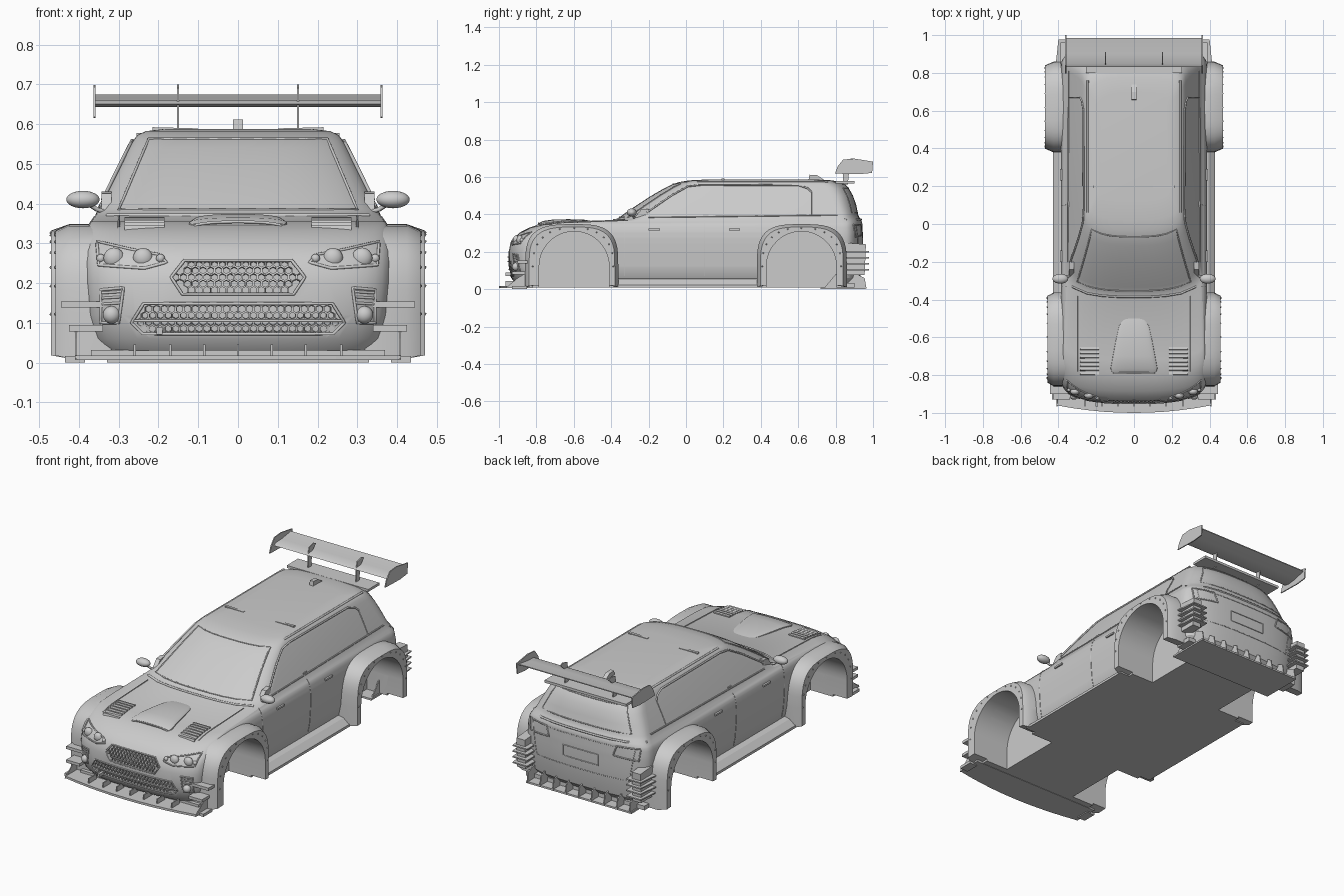
import bpy, bmesh
from math import sin, cos, pi, radians
from mathutils import Matrix, Vector

if "Cube" in bpy.data.objects:
    bpy.data.objects.remove(bpy.data.objects["Cube"])

# body rings: z, front y, front corner depth, rear y, rear corner depth, half width
RINGS = [(.03, -.91, .12, .90, .08, .345), (.06, -.935, .13, .93, .10, .366), (.12, -.95, .13, .94, .11, .378),
         (.20, -.95, .13, .945, .11, .384), (.25, -.938, .13, .945, .11, .386), (.28, -.915, .13, .945, .11, .386),
         (.305, -.885, .13, .945, .11, .384), (.33, -.835, .12, .943, .11, .380), (.345, -.79, .11, .943, .11, .376),
         (.355, -.72, .10, .942, .11, .370), (.368, -.39, .12, .938, .11, .360), (.385, -.355, .15, .926, .11, .350),
         (.40, -.335, .15, .92, .11, .343), (.45, -.262, .15, .91, .12, .320), (.50, -.185, .14, .893, .12, .294),
         (.54, -.115, .13, .87, .12, .274), (.56, -.075, .12, .85, .12, .263), (.573, -.035, .10, .82, .11, .252),
         (.582, .02, .08, .78, .10, .232), (.587, .12, .06, .70, .08, .19)]
N = 2.7


def at(z):
    for a, b in zip(RINGS, RINGS[1:]):
        if z <= b[0]:
            t = max(0, (z - a[0]) / (b[0] - a[0]))
            return [p + (q - p) * t for p, q in zip(a, b)]
    return RINGS[-1]


def curve_in(x, w):
    return 1 - max(0, 1 - min(1, abs(x) / w) ** N) ** (1 / N)


def front(x, z, off=0):
    r = at(z)
    return Vector((x, r[1] + r[2] * curve_in(x, r[5]) - off, z))


def rear(x, z, off=0):
    r = at(z)
    return Vector((x, r[3] - r[4] * curve_in(x, r[5]) + off, z))


def hood(x, y):
    lo, hi = .25, .368
    for _ in range(25):
        m = (lo + hi) / 2
        lo, hi = (m, hi) if front(x, m).y < y else (lo, m)
    return lo


def smooth(ob, angle=32):
    bpy.ops.object.select_all(action='DESELECT')
    ob.select_set(True)
    bpy.context.view_layer.objects.active = ob
    bpy.ops.object.shade_smooth_by_angle(angle=radians(angle))


def mesh(name, verts, faces, angle=None):
    me = bpy.data.meshes.new(name)
    me.from_pydata([tuple(v) for v in verts], [], faces)
    bm = bmesh.new()
    bm.from_mesh(me)
    bmesh.ops.recalc_face_normals(bm, faces=bm.faces)
    bm.to_mesh(me)
    bm.free()
    ob = bpy.data.objects.new(name, me)
    bpy.context.collection.objects.link(ob)
    if angle:
        smooth(ob, angle)
    return ob


def loft(name, rings, angle=None):
    n, m = len(rings[0]), len(rings)
    faces = [(i*n + j, i*n + (j+1) % n, (i+1)*n + (j+1) % n, (i+1)*n + j) for i in range(m-1) for j in range(n)]
    faces += [tuple(range(n)), tuple(range((m-1)*n, m*n))]
    return mesh(name, [v for r in rings for v in r], faces, angle)


def prism(name, pts, axis, a, b, angle=None):
    put = {'x': lambda p, d: (d, p[0], p[1]), 'y': lambda p, d: (p[0], d, p[1]), 'z': lambda p, d: (p[0], p[1], d)}[axis]
    return loft(name, [[put(p, d) for p in pts] for d in (a, b)], angle)


def box(name, x0, x1, y0, y1, z0, z1):
    return prism(name, [(x0, y0), (x1, y0), (x1, y1), (x0, y1)], 'z', z0, z1)


def tube(name, pts, r=.003, closed=False, step=8):
    cu = bpy.data.curves.new(name, 'CURVE')
    cu.dimensions, cu.bevel_depth, cu.bevel_resolution = '3D', r, 1
    sp = cu.splines.new('POLY')
    sp.points.add(len(pts) - 1)
    for p, q in zip(sp.points, pts):
        p.co = (*q, 1)
    sp.use_cyclic_u = closed
    ob = bpy.data.objects.new(name, cu)
    bpy.context.collection.objects.link(ob)


def outline(name, pts, surf, r=.003, closed=True, off=0):
    # outline laid onto the body surface
    out, n = [], len(pts)
    for i in range(n if closed else n - 1):
        a, b = pts[i], pts[(i+1) % n]
        out += [surf(a[0] + (b[0]-a[0])*k/8, a[1] + (b[1]-a[1])*k/8, off) for k in range(8)]
    tube(name, out if closed else out + [surf(*pts[-1], off)], r, closed)


def ball(name, c, s):
    bm = bmesh.new()
    bmesh.ops.create_uvsphere(bm, u_segments=20, v_segments=12, radius=1,
                              matrix=Matrix.Translation(c) @ Matrix.Diagonal((*s, 1)))
    me = bpy.data.meshes.new(name)
    bm.to_mesh(me)
    bm.free()
    ob = bpy.data.objects.new(name, me)
    bpy.context.collection.objects.link(ob)
    smooth(ob)


def cut(ob, cutters):
    bpy.context.view_layer.objects.active = ob
    for c in cutters:
        c.hide_render = True
        c.hide_set(True)
        m = ob.modifiers.new('cut', 'BOOLEAN')
        m.operation, m.object, m.solver = 'DIFFERENCE', c, 'EXACT'
        bpy.ops.object.modifier_apply(modifier=m.name)


# main shell
rings = []
for z, yf, df, yr, dr, w in RINGS:
    q = [(w * sin(t)**(2/N), cos(t)**(2/N)) for t in [i * pi / 24 for i in range(12)] + [pi / 2 - 1e-6]]
    half = [(x, yf + df * (1 - c)) for x, c in q] + [(x, yr - dr * (1 - c)) for x, c in reversed(q)]
    rings.append([(x, y, z) for x, y in half] + [(-x, y, z) for x, y in reversed(half[1:-1])])
body = loft('body_shell', rings)
floor = box('floor_pan', -.37, .37, -.88, .90, .008, .032)

# wheel wells and grille recesses
R, CZ, WHEELS = .187, .122, (-.598, .617)
wells = []
for cy in WHEELS:
    arc = [(cy - R*cos(t), CZ + R*sin(t)) for t in [i*pi/24 for i in range(25)]]
    for s in (1, -1):
        wells.append(prism('well_cutter', [(cy - R, -.05)] + arc + [(cy + R, -.05)], 'x', s*.23, s*.6))
UP = [(-.168, .215), (-.135, .257), (.135, .257), (.168, .215), (.14, .172), (-.14, .172)]
LOW = [(-.268, .10), (-.238, .148), (.238, .148), (.268, .10), (.24, .072), (-.24, .072)]
cut(floor, wells)
cut(body, wells + [prism('grille_cutter', p, 'y', -1.1, -.922) for p in (UP, LOW)])
smooth(body, 28)

# hexagonal grille mesh
for name, z0, rows, hw in (('upper_grille', .182, 5, lambda z: .158 - abs(z - .215) * .75),
                           ('lower_grille', .084, 4, lambda z: .252 - abs(z - .105) * .4)):
    V, F = [], []
    for r in range(rows):
        z = z0 + r * .0168
        for i in range(-15, 16):
            x = i * .0196 + (r % 2) * .0098
            if abs(x) < hw(z):
                b = len(V)
                for rad in (.0112, .0086):
                    V += [front(x + rad*sin(k*pi/3), z + rad*cos(k*pi/3), -.002) for k in range(6)]
                F += [(b+k, b+(k+1) % 6, b+6+(k+1) % 6, b+6+k) for k in range(6)]
    m = mesh(name, V, F).modifiers.new('depth', 'SOLIDIFY')
    m.thickness = .008
outline('upper_grille_frame', UP, front, .004)
outline('lower_grille_frame', LOW, front, .004)
outline('lower_grille_bar', [(-.265, .105), (.265, .105)], front, .004, False)
box('tow_tab', -.205, -.19, -.965, -.92, .07, .088)

# front splitter with struts
xs = [-.41 + .082 * i for i in range(11)]
prism('front_splitter', [(x, -1 + .04 * (x/.41)**2) for x in xs] + [(.41, -.82), (-.41, -.82)], 'z', .006, .018)
for x in (-.26, -.17, -.085, 0, .085, .17, .26):
    box('splitter_strut', x-.003, x+.003, -.965, -.90, .015, .045)

# wheel arch flares with rivets
for cy, X, af, ar in ((WHEELS[0], .459, .262, .236), (WHEELS[1], .47, .238, .243)):
    T = [i * pi / 24 for i in range(25)]
    A = [(cy - R, .02)] + [(cy - R*cos(t), CZ + R*sin(t)) for t in T] + [(cy + R, .02)]
    O = [(cy - af, .01)]
    for t in T:
        c, s = cos(t), max(0, sin(t))
        a = af if c > 0 else ar
        O.append((cy - a * (1 if c > 0 else -1) * abs(c)**.62, CZ + .226 * s**.62))
    O.append((cy + ar, .01))
    for s in (1, -1):
        sec = []
        for (ay, az), (oy, oz) in zip(A, O):
            my, mz = cy + (oy - cy)*.92, CZ + (oz - CZ)*.93
            sec.append([(s*.32, oy, oz), (s*.425, oy, oz), (s*X, my, mz), (s*X, ay, az), (s*.25, ay, az)])
        loft('wheel_arch_flare', sec, 35)
        bm = bmesh.new()
        for (ay, az), (oy, oz) in list(zip(A, O))[1:-1:2]:
            p = (s*X, ay + (oy - ay)*.45, az + (oz - az)*.45)
            bmesh.ops.create_icosphere(bm, subdivisions=1, radius=.0045, matrix=Matrix.Translation(p))
        me = bpy.data.meshes.new('flare_rivets')
        bm.to_mesh(me)
        bm.free()
        bpy.context.collection.objects.link(bpy.data.objects.new('flare_rivets', me))

# hood scoop
sec = []
for y, w, h in ((-.785, .118, .012), (-.765, .125, .020), (-.70, .113, .022), (-.62, .098, .019), (-.54, .08, .013), (-.50, .055, .004)):
    top = [(w*cos(k*pi/16), y, hood(0, y) - .004 + h*sin(k*pi/16)**.5 if 0 < k < 16 else hood(0, y) - .004) for k in range(17)]
    sec.append([(w, y, hood(0, y) - .03)] + top + [(-w, y, hood(0, y) - .03)])
loft('hood_scoop', sec, 40)
tube('scoop_opening_rim', [(.112*cos(t), -.788, .336 + .018*abs(sin(t))**.6 * (1 if sin(t) > 0 else -1))
                           for t in [k*pi/16 for k in range(32)]], .004, True)

# wing, lower spoiler and roof scoop
prism('rear_wing', [(.832, .650), (.85, .660), (.90, .662), (.985, .674), (.985, .669), (.92, .650), (.86, .643)], 'x', -.36, .36, 30)
box('lower_spoiler', -.255, .255, .80, .90, .564, .578)
prism('roof_scoop', [(.655, .58), (.66, .612), (.70, .61), (.745, .58)], 'x', -.012, .012)

# tailgate lines, plate frame and lamps
outline('plate_frame', [(-.11, .21), (.11, .21), (.11, .27), (-.11, .27)], rear, .003)
outline('tailgate_seam', [(-.29, .16), (.29, .16), (.32, .34), (-.32, .34)], rear, .002)
outline('rear_window_frame', [(-.28, .41), (.28, .41), (.22, .54), (-.22, .54)], rear, .003)
outline('rear_belt_ridge', [(-.355, .372), (.355, .372)], rear, .006, False)

# diffuser
box('diffuser_tray', -.33, .33, .72, .96, 0, .01)
for i in range(9):
    x = -.32 + .08 * i
    prism('diffuser_fin', [(.74, .008), (.965, .004), (.955, .06), (.88, .095), (.80, .08)], 'x', x-.003, x+.003)

# windscreen
outline('windscreen_frame', [(-.30, .385), (.30, .385), (.225, .562), (-.225, .562)], front, .004)
outline('cowl_edge', [(-.33, .37), (.33, .37)], front, .006, False)

# paired parts
for s in (1, -1):
    def f(x, z, off=0):
        return front(s*x, z, off)

    def side(y, z, off=0):
        return Vector((s * (at(z)[5] + off), y, z))

    def sbox(name, x0, x1, *r):
        return box(name, s*x0, s*x1, *r)
    # headlamps
    outline('headlamp_frame', [(.355, .305), (.35, .245), (.235, .237), (.18, .252), (.20, .272), (.27, .285)], f, .004)
    for x, r in ((.239, .025), (.312, .026)):
        ball('headlamp_lens', f(x, .263, -.006), (r, .018, r))
    for x in (.195, .345):
        ball('marker_lens', f(x, .262), (.011, .01, .011))
    # fog lamp pod
    outline('fog_lamp_frame', [(.288, .188), (.345, .183), (.345, .10), (.30, .10)], f, .004)
    ball('fog_lamp', f(.318, .12), (.022, .02, .022))
    for z in (.15, .165, .178):
        outline('fog_lamp_slat', [(.295, z), (.342, z - .003)], f, .0035, False)
    # canards
    sbox('upper_canard', .34, .445, -.90, -.83, .138, .154)
    sbox('lower_canard', .34, .425, -.93, -.83, .078, .094)
    sbox('splitter_end', .385, .435, -.93, -.85, 0, .016)
    prism('splitter_end_plate', [(-.965, .006), (-.85, .006), (-.85, .09), (-.90, .06)], 'x', s*.405, s*.41)
    # hood louvres and pins
    for i in range(7):
        y = -.80 + i * .022
        z = hood(s*.23, y)
        prism('hood_louvre', [(y, z - .005), (y + .004, z + .009), (y + .016, z + .007), (y + .016, z - .005)], 'x', s*.185, s*.285)
    tube('hood_seam', [(s*.30, y, hood(s*.30, y) + .001) for y in [-.78 + .04*i for i in range(11)]], .003)
    # mirror
    ball('mirror', (s*.39, -.29, .41), (.042, .026, .022))
    tube('mirror_stalk', [(s*.32, -.265, .375), (s*.355, -.28, .385), (s*.385, -.29, .405)], .006)
    prism('mirror_base', [(-.29, .365), (-.20, .365), (-.20, .43), (-.24, .425)], 'x', s*.318, s*.343)
    # glass trim, roof rail and door seams
    tube('belt_trim', [side(y, .385 + .012*(y + .2), .001) for y in (-.2, .1, .4, .7, .81)], .004)
    tube('roof_gutter', [side(y, z, .002) for y, z in ((-.21, .41), (-.08, .50), (.01, .55), (.08, .558), (.60, .556), (.65, .54), (.67, .52))], .005)
    tube('quarter_trim', [side(.67, z, .001) for z in (.52, .45, .40)], .003)
    tube('roof_rail', [(s*.245, y, .574) for y in (.06, .3, .6, .76)], .006)
    for y in (-.33, .10):
        tube('door_seam', [side(y, z) for z in (.07, .12, .20, .25, .30, .345, .368)], .002)
    for y in (-.17, .26):
        sbox('door_handle', .37, .391, y - .03, y + .03, .314, .324)
    prism('window_pillar', [(.09, .385), (.12, .385), (.12, .40), (.09, .40)], 'x', s*.33, s*.348)
    # side skirt
    prism('side_skirt', [(s*.35, .008), (s*.43, .008), (s*.43, .022), (s*.395, .05), (s*.35, .06)], 'y', -.385, .40)
    # rear corner vent
    prism('rear_vent_panel', [(.83, .075), (.955, .075), (.962, .24), (.83, .25)], 'x', s*.335, s*.388)
    for z in (.10, .132, .164, .196):
        prism('rear_vent_slat', [(s*.31, .84), (s*.415, .84), (s*.40, .978), (s*.31, .978)], 'z', z, z + .007)
    outline('tail_lamp_frame', [(s*.20, .29), (s*.34, .28), (s*.345, .345), (s*.22, .345)], rear, .004)
    # roof fins
    prism('roof_fin', [(s*.10, .582), (s*.215, .578), (s*.215, .592), (s*.10, .589)], 'y', .19, .205)
    # wing supports and end plates
    prism('wing_strut', [(.84, .56), (.865, .56), (.875, .66), (.91, .69), (.89, .70), (.85, .69), (.84, .64)], 'x', s*.148, s*.153)
    prism('wing_end_plate', [(.797, .618), (.81, .655), (.84, .693), (.90, .698), (1, .682), (.995, .622), (.93, .615)], 'x', s*.358, s*.364)
